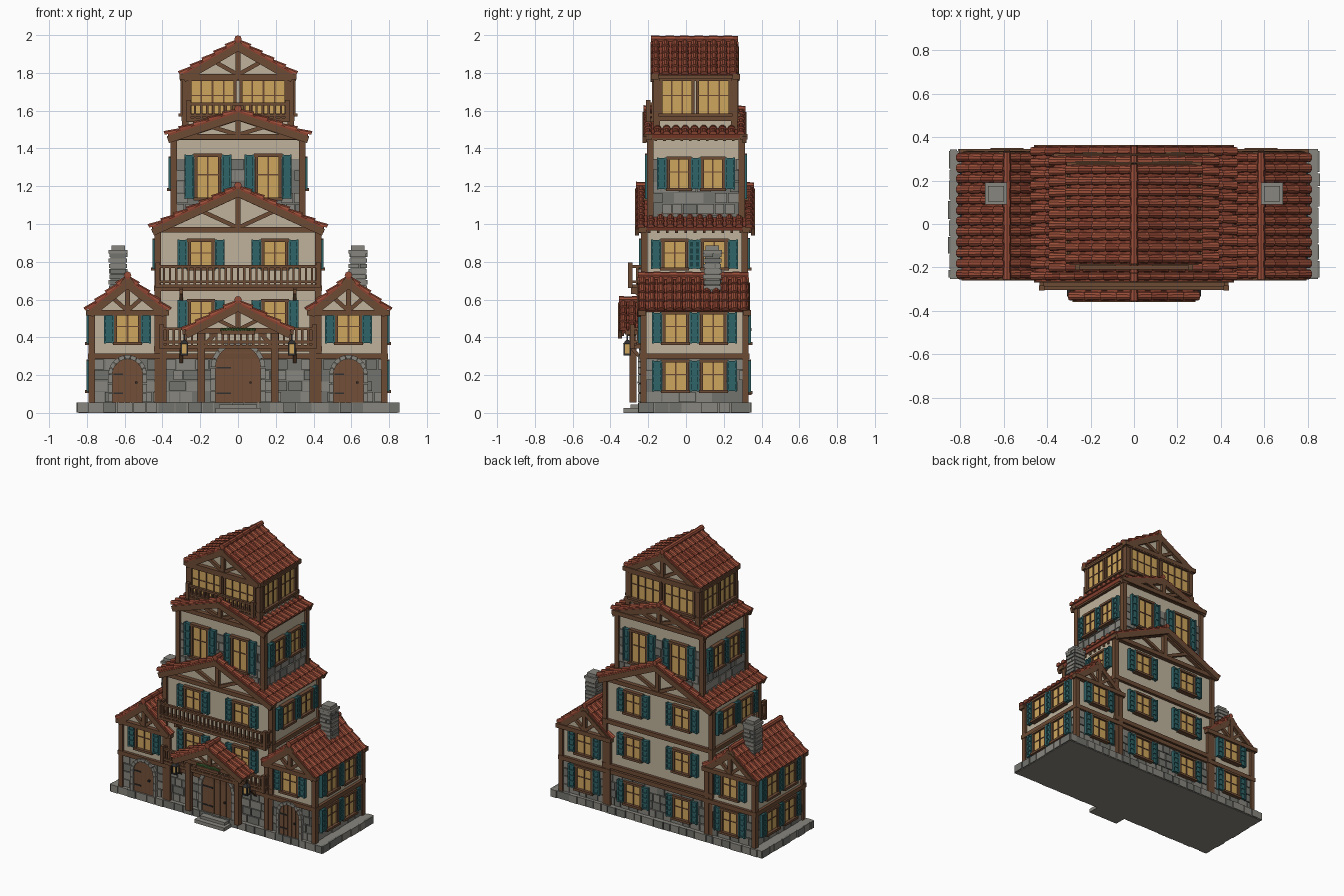
import bpy, bmesh, math, random
from mathutils import Matrix, Vector

if "Cube" in bpy.data.objects:
    bpy.data.objects.remove(bpy.data.objects["Cube"])
random.seed(4)

COL = {'tile': (.32, .075, .04), 'tile_dark': (.26, .055, .03), 'plaster': (.52, .45, .33), 'wood': (.15, .07, .035),
       'door': (.17, .08, .04), 'stone': (.25, .24, .21), 'stone_dark': (.17, .17, .155), 'glass': (.62, .38, .11),
       'teal': (.03, .13, .14), 'metal': (.03, .03, .03), 'green': (.06, .16, .04)}
parts = {}
I = Matrix()


def T(x, y, z):
    return Matrix.Translation((x, y, z))


def R(deg, ax):
    return Matrix.Rotation(math.radians(deg), 4, ax)


def mesh(name, col):
    return parts.setdefault(name, (bmesh.new(), col))[0]


def loft(part, M, A, B):
    """Solid between two matching rings; part = (object name, colour)."""
    bm = mesh(*part)
    a, b = [[bm.verts.new(M @ Vector(p)) for p in ring] for ring in (A, B)]
    n = len(a)
    for i in range(n):
        bm.faces.new((a[i], a[(i + 1) % n], b[(i + 1) % n], b[i]))
    bm.faces.new(a[::-1])
    bm.faces.new(b)


def box(part, M, x0, x1, y0, y1, z0, z1):
    q = [(x0, y0), (x1, y0), (x1, y1), (x0, y1)]
    loft(part, M, [(x, y, z0) for x, y in q], [(x, y, z1) for x, y in q])


def slab(part, M, prof, y0, y1):
    """Profile in x,z extruded along y."""
    loft(part, M, [(x, y0, z) for x, z in prof], [(x, y1, z) for x, z in prof])


def beam(part, M, p, q, w, y0, y1):
    d = Vector(q) - Vector(p)
    n = Vector((-d.y, d.x)).normalized() * w / 2
    p, q = Vector(p), Vector(q)
    slab(part, M, [p - n, q - n, q + n, p + n], y0, y1)


TIMBER, FRAME, GLASS = ('timber_frame', 'wood'), ('window_frames', 'wood'), ('window_glass', 'glass')
PLASTER, SHUT, RAIL = ('plaster_walls', 'plaster'), ('shutters', 'teal'), ('balcony_rails', 'wood')


def stones(M, w, z0, z1, h=.055):
    rows = max(1, round((z1 - z0) / h))
    h = (z1 - z0) / rows
    for r in range(rows):
        x = -w / 2
        while x < w / 2 - .01:
            e = min(w / 2, x + random.uniform(.05, .1))
            if w / 2 - e < .03:
                e = w / 2
            p = random.choice([('stone_blocks_light', 'stone'), ('stone_blocks_dark', 'stone_dark')])
            box(p, M, x + .003, e - .003, -random.uniform(.005, .011), .01, z0 + r * h + .003, z0 + (r + 1) * h - .003)
            x = e


def window(M, x, z0, z1, w=.125, shutters=True, cols=2):
    M = M @ T(x, 0, 0)
    h = w / 2
    box(GLASS, M, -h, h, -.014, .005, z0, z1)
    for s in (-1, 1):
        box(FRAME, M, s * h - .008, s * h + .008, -.024, .005, z0, z1)
        if shutters:
            c = s * (h + .036)
            box(SHUT, M, c - .024, c + .024, -.02, .002, z0 - .005, z1 + .005)
            for k in (-.021, .021):
                box(SHUT, M, c + k - .005, c + k + .005, -.028, 0, z0 - .008, z1 + .008)
            for k in range(5):
                z = z0 + (z1 - z0) * k / 4
                box(SHUT, M, c - .024, c + .024, -.026, 0, z - .005, z + .005)
    box(FRAME, M, -h - .014, h + .014, -.036, .005, z0 - .016, z0)
    box(FRAME, M, -h - .012, h + .012, -.028, .005, z1 - .004, z1 + .012)
    for i in range(1, cols):
        c = -h + w * i / cols
        box(FRAME, M, c - .004, c + .004, -.02, 0, z0, z1)
    zm = z0 + (z1 - z0) * .55
    box(FRAME, M, -h, h, -.018, 0, zm - .003, zm + .003)


def door(M, hw, z0, spring, t):
    arc = [(math.cos(a) * hw, spring + math.sin(a) * hw) for a in [math.pi * i / 12 for i in range(13)]]
    slab(('doors', 'door'), M, [(-hw, z0), (hw, z0)] + arc, -.018, 0)
    for i in range(1, 5):                                   # plank seams
        x = -hw + 2 * hw * i / 5
        box(('door_planks', 'wood'), M, x - .002, x + .002, -.021, 0, z0, spring + math.sqrt(hw * hw - x * x) - .004)
    for z in (z0 + .05, spring):                            # hinges and handle
        box(('door_ironwork', 'metal'), M, -hw + .005, -hw * .3, -.024, 0, z - .004, z + .004)
    box(('door_ironwork', 'metal'), M, hw * .5, hw * .5 + .012, -.032, 0, z0 + .1, z0 + .112)
    S = ('door_arch_stones', 'stone')
    for i in range(9):
        a, b = [math.pi * (i + k) / 9 for k in (.04, .96)]
        slab(S, M, [(math.cos(u) * r, spring + math.sin(u) * r) for u, r in ((a, hw), (b, hw), (b, hw + t), (a, hw + t))], -.03, .01)
    for s in (-1, 1):
        for k in range(3):
            h = (spring - z0) / 3
            xs = sorted((s * hw, s * (hw + t)))
            box(S, M, *xs, -.03, .01, z0 + k * h + .002, z0 + (k + 1) * h - .002)


def block(x0, x1, y0, y1, z0, z1, zs, beams):
    """Storey block: stone base to zs, plaster above, timber posts and beams. Returns wall frames F,B,R,L."""
    xc, yc, w, d = (x0 + x1) / 2, (y0 + y1) / 2, x1 - x0, y1 - y0
    box(PLASTER, I, x0, x1, y0, y1, zs, z1)
    faces = [T(xc, y0, 0), T(xc, y1, 0) @ R(180, 'Z'), T(x1, yc, 0) @ R(90, 'Z'), T(x0, yc, 0) @ R(-90, 'Z')]
    if zs > z0:
        box(('stone_walls', 'stone_dark'), I, x0, x1, y0, y1, z0, zs)
    for M, l in zip(faces, (w, w, d, d)):
        if zs > z0:
            stones(M, l, z0, zs)
        for z in beams:
            box(TIMBER, M, -l / 2 - .02, l / 2 + .02, -.02, .01, z - .015, z + .015)
    for x in (x0, x1):
        for y in (y0, y1):
            box(TIMBER, I, x - .017, x + .017, y - .017, y + .017, z0, z1)
    return faces


def roof(cx, hw, ze, za, y0, y1, wh=0, w0=0, w1=0):
    """Gable roof with barrel tiles; wh, w0, w1 describe the walls below it."""
    k = (za - ze) / hw
    L, ang, D = math.hypot(hw, za - ze), math.degrees(math.atan(k)), y1 - y0
    nc, nr = round(D / .05), max(2, round(L / .075))
    cw, rl = D / nc, L / nr
    for turn in (0, 180):
        M = T(cx, (y0 + y1) / 2, za) @ R(turn, 'Z') @ R(ang, 'Y')
        box(('roof_deck', 'tile_dark'), M, 0, L - .01, -D / 2, D / 2, -.036, -.014)
        for c in range(nc):
            y = -D / 2 + (c + .5) * cw
            for r in range(nr):
                p = random.choice([('roof_tiles', 'tile'), ('roof_tiles_dark', 'tile_dark')]) if r % 2 else ('roof_tiles', 'tile')
                ring = lambda x, z, q: [(x, y + q * math.cos(a), z + q * math.sin(a)) for a in [math.pi * i / 5 for i in range(6)]]
                x = r * rl
                loft(p, M, ring(x, -.022, .018), ring(x + rl * 1.08, -.013, .0215))
        for i in range(nc + 1):                             # rafter ends under the eaves
            y = -D / 2 + .02 + (D - .04) * i / nc
            box(('rafter_ends', 'wood'), M, L - .07, L - .015, y - .007, y + .007, -.055, -.034)
        for s in (-1, 1):                                   # bargeboards
            ys = sorted((s * (D / 2 + .004), s * (D / 2 - .016)))
            box(('bargeboards', 'wood'), M, 0, L, *ys, -.062, -.024)
    n = round(D / .08)
    for i in range(n):                                      # ridge caps
        ring = lambda y, q: [(cx + q * math.cos(a), y, za - .006 + q * math.sin(a)) for a in [math.pi * j / 4 for j in range(8)]]
        loft(('ridge_caps', 'tile'), I, ring(y0 + i * D / n, .02), ring(y0 + (i + 1.1) * D / n - .1 * D / n, .016))
    if wh:
        u = za - .035
        zw = u - k * wh
        slab(PLASTER, I, [(cx - wh, zw - .05), (cx + wh, zw - .05), (cx + wh, zw), (cx, u), (cx - wh, zw)], w0, w1)
        zt = ze - .025
        for M in (T(cx, w0, 0), T(cx, w1, 0) @ R(180, 'Z')):  # gable truss
            beam(TIMBER, M, (-wh - .03, zt), (wh + .03, zt), .03, -.03, .01)
            beam(TIMBER, M, (0, zt), (0, u - .01), .028, -.025, .01)
            for s in (-1, 1):
                beam(TIMBER, M, (0, zt + .01), (s * wh * .5, u - k * wh * .5), .022, -.02, .01)
                beam(TIMBER, M, (s * wh, zw - .02), (0, u - .02), .025, -.022, .01)


def balcony(hw, yf, yw, z0, z1, step=.033):
    box(('balcony_floors', 'wood'), I, -hw, hw, yf - .008, yw, z0 - .02, z0)
    for M, a, b in ((T(0, yf, 0), -hw, hw), (T(hw, 0, 0) @ R(90, 'Z'), yf, yw), (T(-hw, 0, 0) @ R(90, 'Z'), yf, yw)):
        for z in (z0 + .015, z1 - .01):
            box(RAIL, M, a, b, -.009, .009, z - .007, z + .007)
        n = max(2, round((b - a) / step))
        for i in range(n + 1):
            x = a + (b - a) * i / n
            box(RAIL, M, x - .006, x + .006, -.006, .006, z0, z1 - .01)
    for s in (-1, 1):
        box(RAIL, I, s * hw - .012, s * hw + .012, yf - .012, yf + .012, z0 - .02, z1 + .012)


# Plinth and entrance steps
box(('plinth', 'stone'), I, -.845, .845, -.245, .335, 0, .055)
for M, l in ((T(0, -.245, 0), 1.7), (T(0, .335, 0) @ R(180, 'Z'), 1.7), (T(.845, .045, 0) @ R(90, 'Z'), .59), (T(-.845, .045, 0) @ R(-90, 'Z'), .59)):
    stones(M, l, 0, .058, .058)
box(('entrance_steps', 'stone'), I, -.12, .12, -.33, -.24, 0, .025)
box(('entrance_steps', 'stone'), I, -.1, .1, -.295, -.24, .025, .045)

# Main house, three storeys
F, B, Rt, Lf = block(-.425, .425, -.22, .31, .055, .985, .285, (.3, .34, .66))
for x in (-.195, .195):
    window(F, x, .45, .59)
    window(F, x, .77, .91)
    for z in (.11, .45, .77):
        window(B, x, z, z + .145)
for M in (Rt, Lf):
    for x in (-.105, .105):
        window(M, x, .77, .91)
door(F, .12, .055, .24, .025)
roof(0, .47, .995, 1.21, -.265, .36, .425, -.22, .31)

# Side wings with chimneys
for s in (-1, 1):
    c = s * .585
    f = block(c - .19, c + .19, -.225, .315, .055, .55, .285, (.3,))
    door(f[0], .08, .055, .205, .022)
    for M in f[:2]:
        window(M, 0, .375, .525)
    window(f[1], 0, .115, .27)
    for x in (-.1, .1):
        for z in (.12, .375):
            window(f[2 if s > 0 else 3], x, z, z + .15)
    roof(c, .225, .555, .735, -.255, .33, .19, -.225, .315)
    Mc = T(s * .635, .14, 0)
    box(('chimneys', 'stone_dark'), Mc, -.04, .04, -.04, .04, .6, .85)
    for a in range(4):
        stones(Mc @ R(90 * a, 'Z') @ T(0, -.04, 0), .09, .62, .85, .03)
    box(('chimney_caps', 'stone'), Mc, -.05, .05, -.05, .05, .845, .862)
    box(('chimney_caps', 'stone'), Mc, -.036, .036, -.036, .036, .862, .885)

# Fourth storey
f = block(-.34, .34, -.19, .295, .99, 1.48, 1.345, (1.46,))
for M in f[:2]:
    for x in (-.16, .16):
        window(M, x, 1.14, 1.36)
for M in f[2:]:
    for x in (-.09, .09):
        window(M, x, 1.19, 1.345, .11)
roof(0, .385, 1.487, 1.615, -.225, .315, .34, -.19, .295)

# Glazed top room
f = block(-.28, .28, -.155, .255, 1.5, 1.785, 1.5, (1.56, 1.775))
for M in f[:2]:
    for x in (-.135, .135):
        window(M, x, 1.585, 1.76, .24, False, 4)
for M in f[2:]:
    for x in (-.097, .097):
        window(M, x, 1.585, 1.76, .17, False, 3)
roof(0, .31, 1.805, 1.985, -.185, .275, .28, -.155, .255)

# Balconies with brackets
balcony(.26, -.2, -.155, 1.56, 1.645)
balcony(.425, -.295, -.22, .68, .785)
balcony(.405, -.285, -.22, .36, .455)
for x in (-.3, .3):
    for z in (.66, .34):
        beam(('balcony_brackets', 'wood'), T(x, 0, 0) @ R(90, 'Z'), (-.22, z - .07), (-.285, z), .018, -.01, .01)
    box(('balcony_brackets', 'wood'), I, x - .01, x + .01, -.29, -.22, .63, .66)

# Entrance porch
roof(0, .295, .45, .605, -.355, -.215)
P = ('porch_frame', 'wood')
for s in (-1, 1):
    box(P, I, s * .195 - .019, s * .195 + .019, -.3, -.262, .055, .47)
    beam(P, I, (s * .195, .34), (s * .12, .42), .022, -.292, -.27)
    beam(P, I, (s * .26, .435), (0, .57), .026, -.335, -.305)
    beam(P, I, (0, .44), (s * .12, .5), .02, -.325, -.305)
    box(P, I, s * .195 - .015, s * .195 + .015, -.34, -.22, .435, .46)
    # Hanging lantern
    M = T(s * .285, -.31, 0)
    box(('lantern_glass', 'glass'), M, -.014, .014, -.014, .014, .315, .365)
    for q in ((-1, -1), (1, -1), (1, 1), (-1, 1)):
        box(('lantern_frames', 'metal'), M, q[0] * .016 - .004, q[0] * .016 + .004, q[1] * .016 - .004, q[1] * .016 + .004, .308, .368)
    box(('lantern_frames', 'metal'), M, -.02, .02, -.02, .02, .305, .315)
    q = [(-1, -1), (1, -1), (1, 1), (-1, 1)]
    loft(('lantern_frames', 'metal'), M, [(a * .024, b * .024, .366) for a, b in q], [(a * .006, b * .006, .386) for a, b in q])
    box(('lantern_frames', 'metal'), M, -.004, .004, -.004, .004, .38, .42)
    box(P, M, -.01, .01, -.012, .09, .415, .435)
beam(P, I, (-.26, .435), (.26, .435), .028, -.335, -.3)
beam(P, I, (0, .43), (0, .57), .026, -.33, -.305)
slab(PLASTER, I, [(-.22, .44), (.22, .44), (0, .56)], -.315, -.3)

# Flower box
box(('flower_box', 'wood'), I, -.09, .09, -.355, -.33, .415, .435)
for i in range(13):
    bmesh.ops.create_icosphere(mesh('flower_box_plants', 'green'), subdivisions=1, radius=random.uniform(.009, .014),
                               matrix=T(-.085 + i * .0142, -.342 + random.uniform(-.005, .005), .44))

# Turn every collected part into an object
mats = {}
for n, c in COL.items():
    mats[n] = bpy.data.materials.new(n)
    mats[n].diffuse_color = (*c, 1)
for name, (bm, col) in parts.items():
    bmesh.ops.recalc_face_normals(bm, faces=bm.faces)
    me = bpy.data.meshes.new(name)
    bm.to_mesh(me)
    bm.free()
    me.materials.append(mats[col])
    bpy.context.collection.objects.link(bpy.data.objects.new(name, me))

for m in bpy.data.materials:
    if m.users and not m.is_grease_pencil:
        m.use_nodes = True
        m.node_tree.nodes["Principled BSDF"].inputs["Base Color"].default_value = m.diffuse_color
